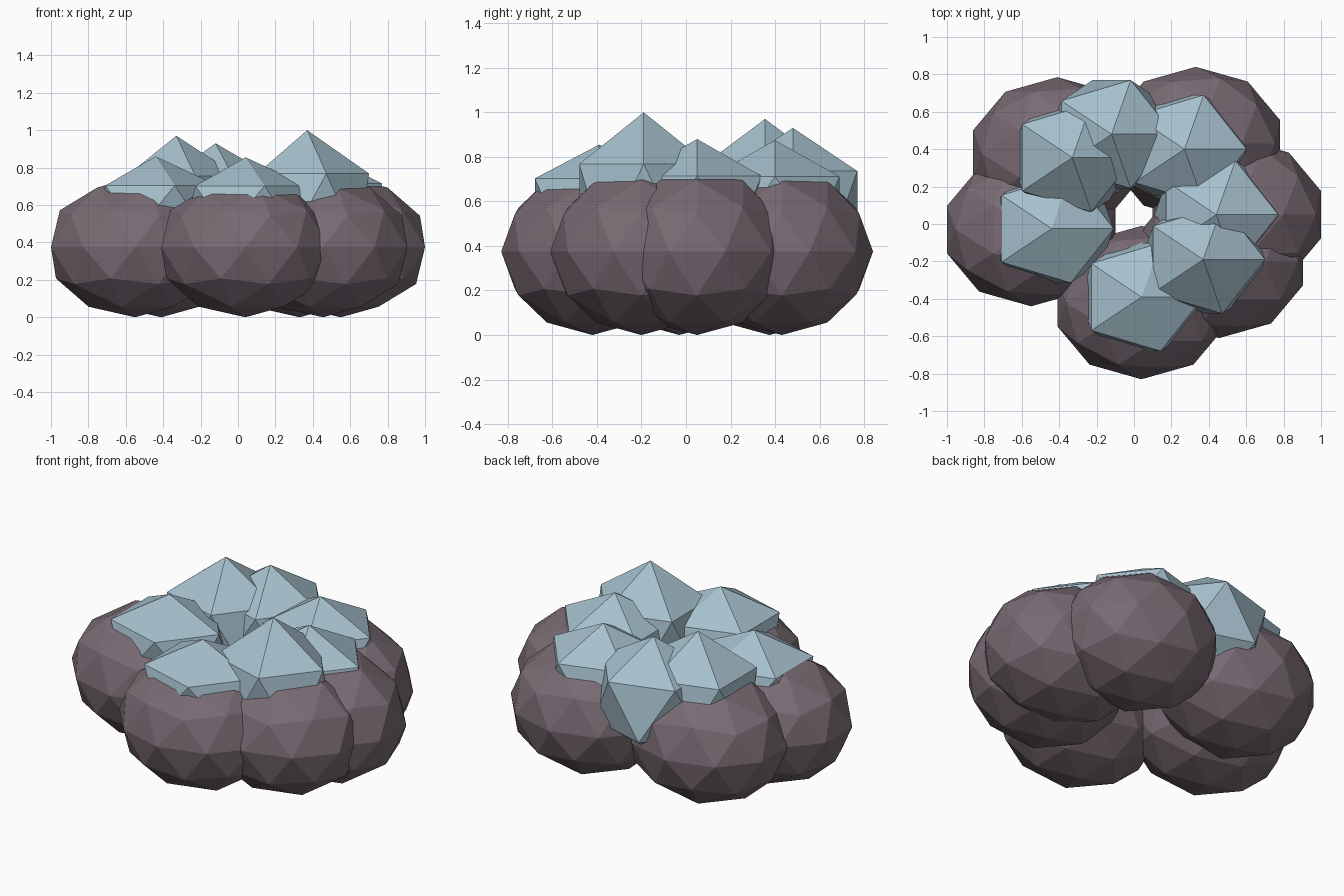
import bpy

if "Cube" in bpy.data.objects:
    bpy.data.objects.remove(bpy.data.objects["Cube"])


def material(name, rgb):
    m = bpy.data.materials.new(name)
    m.diffuse_color = (*rgb, 1.0)
    m.use_nodes = True
    m.node_tree.nodes["Principled BSDF"].inputs["Base Color"].default_value = m.diffuse_color
    return m


stone = material("mauve stone", (0.19, 0.145, 0.172))
ice = material("pale blue ice", (0.38, 0.53, 0.61))


def blob(name, subdivisions, centre, radii, mat):
    """Flat-shaded, stretched icosphere."""
    bpy.ops.mesh.primitive_ico_sphere_add(
        subdivisions=subdivisions, radius=1, location=centre)
    ob = bpy.context.object
    ob.name = name
    ob.scale = radii
    bpy.ops.object.transform_apply(location=False, rotation=False, scale=True)
    ob.data.materials.append(mat)
    return ob


# Ring of six boulders, all the same size: (x, y)
boulders = [(0.04, -0.42), (0.455, -0.20), (0.55, 0.05),
            (0.33, 0.43), (-0.41, 0.375), (-0.55, -0.03)]
for i, (x, y) in enumerate(boulders, 1):
    blob(f"boulder_{i}", 2, (x, y, 0.375), (0.473, 0.41, 0.375), stone)

# Faceted caps sunk into the boulders: (x, y, peak height)
CAP_Z = 0.58
caps = [(0.04, -0.39, 0.855), (0.37, -0.19, 1.0), (0.44, 0.05, 0.88),
        (0.27, 0.40, 0.875), (-0.12, 0.48, 0.93), (-0.33, 0.355, 0.97),
        (-0.44, -0.025, 0.86)]
for i, (x, y, peak) in enumerate(caps, 1):
    blob(f"cap_{i}", 1, (x, y, CAP_Z), (0.37, 0.34, peak - CAP_Z), ice)
